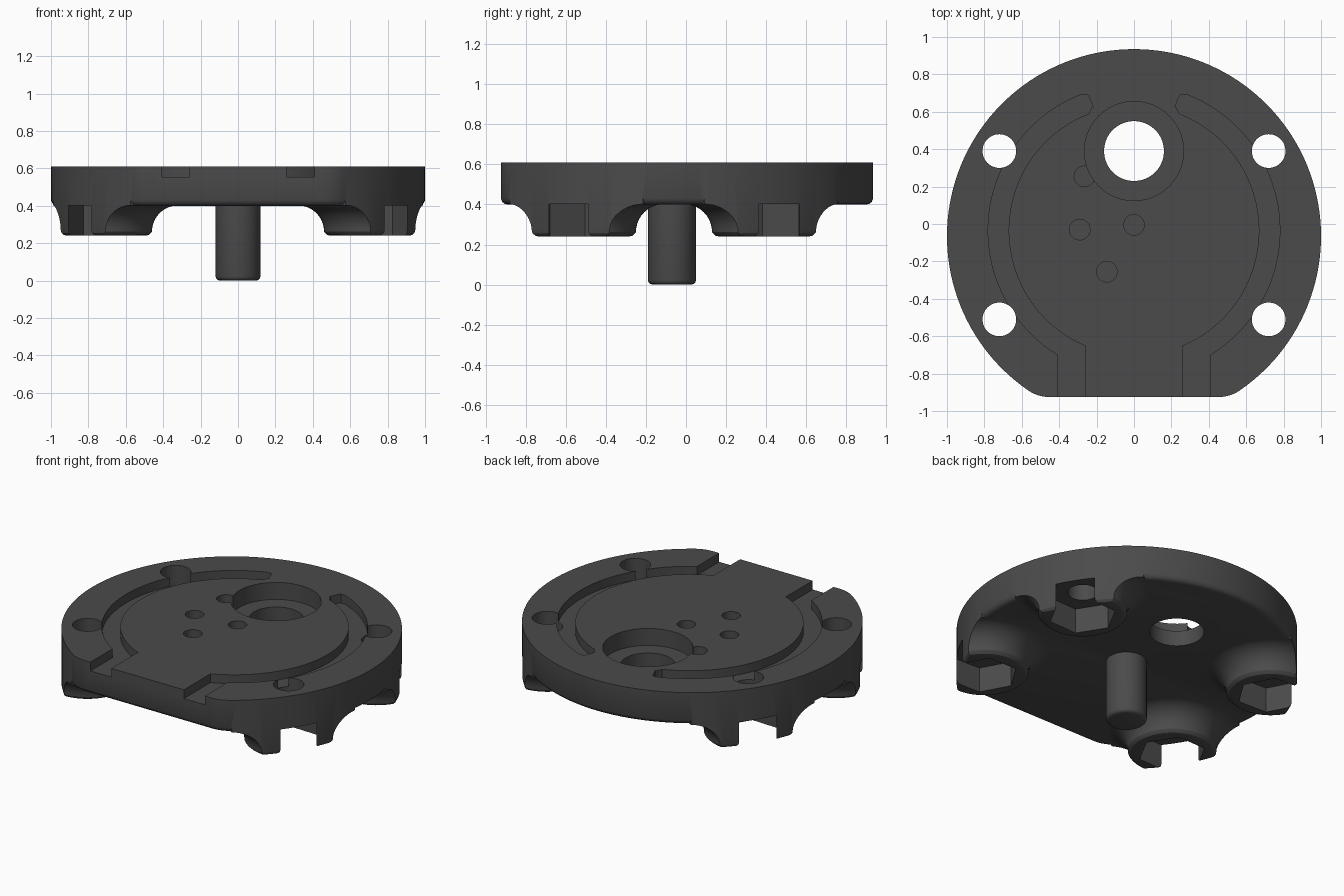
import bpy, bmesh
from math import sin, cos, pi, sqrt, radians, atan2, asin, acos

if "Cube" in bpy.data.objects:
    bpy.data.objects.remove(bpy.data.objects["Cube"])

TOP, UNDER, FOOT = 0.61, 0.40, 0.24      # plate top, plate underside, boss underside
CY, FLAT, ROUND = -0.065, -0.925, 0.2    # disc centre, flat front edge, corner radius
HOLES = [(sx * 0.72, y) for sx in (-1, 1) for y in (0.39, -0.51)]

grey = bpy.data.materials.new("dark_grey")
grey.diffuse_color = (0.07, 0.07, 0.07, 1)
grey.use_nodes = True
grey.node_tree.nodes["Principled BSDF"].inputs["Base Color"].default_value = grey.diffuse_color


def arc(cx, cy, r, a0, a1, n):
    return [(cx + r * cos(a0 + (a1 - a0) * i / n), cy + r * sin(a0 + (a1 - a0) * i / n))
            for i in range(n + 1)]


def circle(cx, cy, r, n=64, turn=0.0):
    return arc(cx, cy, r, turn, turn + 2 * pi, n)[:-1]


def outline(d=0.0):
    """Disc with a flat front and rounded corners, grown by d."""
    fy = FLAT + ROUND
    fx = sqrt((1 - ROUND) ** 2 - (fy - CY) ** 2)
    a = atan2(fy - CY, fx)
    return (arc(0, CY, 1 + d, a, pi - a, 120)
            + arc(-fx, fy, ROUND + d, pi - a, 1.5 * pi, 10)[1:]
            + arc(fx, fy, ROUND + d, -pi / 2, a, 10)[:-1])


def stack(name, layers):
    """Solid skinned through (loop, z) layers, listed from the bottom up."""
    bm = bmesh.new()
    rings = [[bm.verts.new((x, y, z)) for x, y in loop] for loop, z in layers]
    n = len(rings[0])
    for lo, hi in zip(rings, rings[1:]):
        for i in range(n):
            j = (i + 1) % n
            bm.faces.new((lo[i], lo[j], hi[j], hi[i]))
    bm.faces.new(rings[0][::-1])
    bm.faces.new(rings[-1])
    bmesh.ops.recalc_face_normals(bm, faces=bm.faces)
    me = bpy.data.meshes.new(name)
    bm.to_mesh(me)
    bm.free()
    me.materials.append(grey)
    ob = bpy.data.objects.new(name, me)
    bpy.context.collection.objects.link(ob)
    return ob


def combine(target, tool, op):
    """Apply one boolean and discard the tool."""
    mod = target.modifiers.new(op, 'BOOLEAN')
    mod.operation, mod.solver, mod.object = op, 'EXACT', tool
    bpy.context.view_layer.objects.active = target
    bpy.ops.object.modifier_apply(modifier=mod.name)
    bpy.data.objects.remove(tool)


def smooth(ob):
    bpy.ops.object.select_all(action='DESELECT')
    ob.select_set(True)
    bpy.context.view_layer.objects.active = ob
    bpy.ops.object.shade_smooth_by_angle(angle=radians(30))


# Plate with a rounded lower rim, left slightly oversize for trimming
base = stack("base_plate", [(outline(d), z) for d, z in (
    (-0.035, UNDER), (-0.02, 0.403), (-0.008, 0.412), (0.0, 0.43), (0.02, 0.46), (0.02, TOP))])

# Four flared bosses under the plate
R, F = 0.26, 0.14
for x, y in HOLES:
    prof = [(R - 0.035, FOOT), (R - 0.017, FOOT + 0.004), (R - 0.005, FOOT + 0.015)]
    for i in range(11):
        t = pi / 2 * i / 10
        prof.append((R + F * (1 - cos(t)), 0.262 + F * sin(t)))
    prof.append((R + F, 0.45))
    combine(base, stack("boss", [(circle(x, y, r), z) for r, z in prof]), 'UNION')

# Trim everything flush with the outer wall
combine(base, stack("trim", [(outline(d), z) for d, z in (
    (-0.03, 0.239), (-0.015, 0.243), (-0.004, 0.254), (0, 0.27), (0, 0.8))]), 'INTERSECT')

# Screw holes and hexagonal nut pockets that open through the wall
for x, y in HOLES:
    combine(base, stack("screw_hole", [(circle(x, y, 0.09, 48), 0.1), (circle(x, y, 0.09, 48), 0.8)]),
            'DIFFERENCE')
    hexagon = circle(x, y, 0.2, 6, atan2(y - CY, x) + pi / 6)
    combine(base, stack("nut_pocket", [(hexagon, 0.1), (hexagon, 0.402)]), 'DIFFERENCE')

# Large hole with counterbore
for r, z in ((0.265, 0.50), (0.16, 0.2)):
    c = circle(0, 0.39, r, 96)
    combine(base, stack("bore", [(c, z), (c, 0.8)]), 'DIFFERENCE')

# Shallow round recesses
for x, y in ((-0.29, -0.03), (0, -0.005), (-0.145, -0.255), (-0.265, 0.255)):
    c = circle(x, y, 0.055, 32)
    combine(base, stack("recess", [(c, 0.55), (c, 0.8)]), 'DIFFERENCE')

# Curved grooves that run out through the front edge
GY, RO, RI, XO, XI = -0.035, 0.78, 0.67, 0.41, 0.26
start = radians(71)
loop = (arc(0, GY, RO, -acos(XO / RO), start - radians(2.2), 60)
        + arc(0, GY, RO - 0.008, start - radians(0.6), start, 1)
        + [((RO - 0.03) * cos(start + 0.008), GY + (RO - 0.03) * sin(start + 0.008))]
        + arc(0, GY, RI + 0.025, start + 0.012, start, 1)
        + arc(0, GY, RI, start - radians(2.2), -acos(XI / RI), 60)
        + [(XI, -1.1), (XO, -1.1)])
for s in (1, -1):
    side = [(s * x, y) for x, y in loop]
    combine(base, stack("groove", [(side, 0.553), (side, 0.8)]), 'DIFFERENCE')
smooth(base)

# Central pin below the plate
pin = stack("centre_pin", [(circle(0, -0.07, r), z) for r, z in (
    (0.098, 0), (0.11, 0.004), (0.117, 0.011), (0.12, 0.022), (0.12, 0.42))])
smooth(pin)
